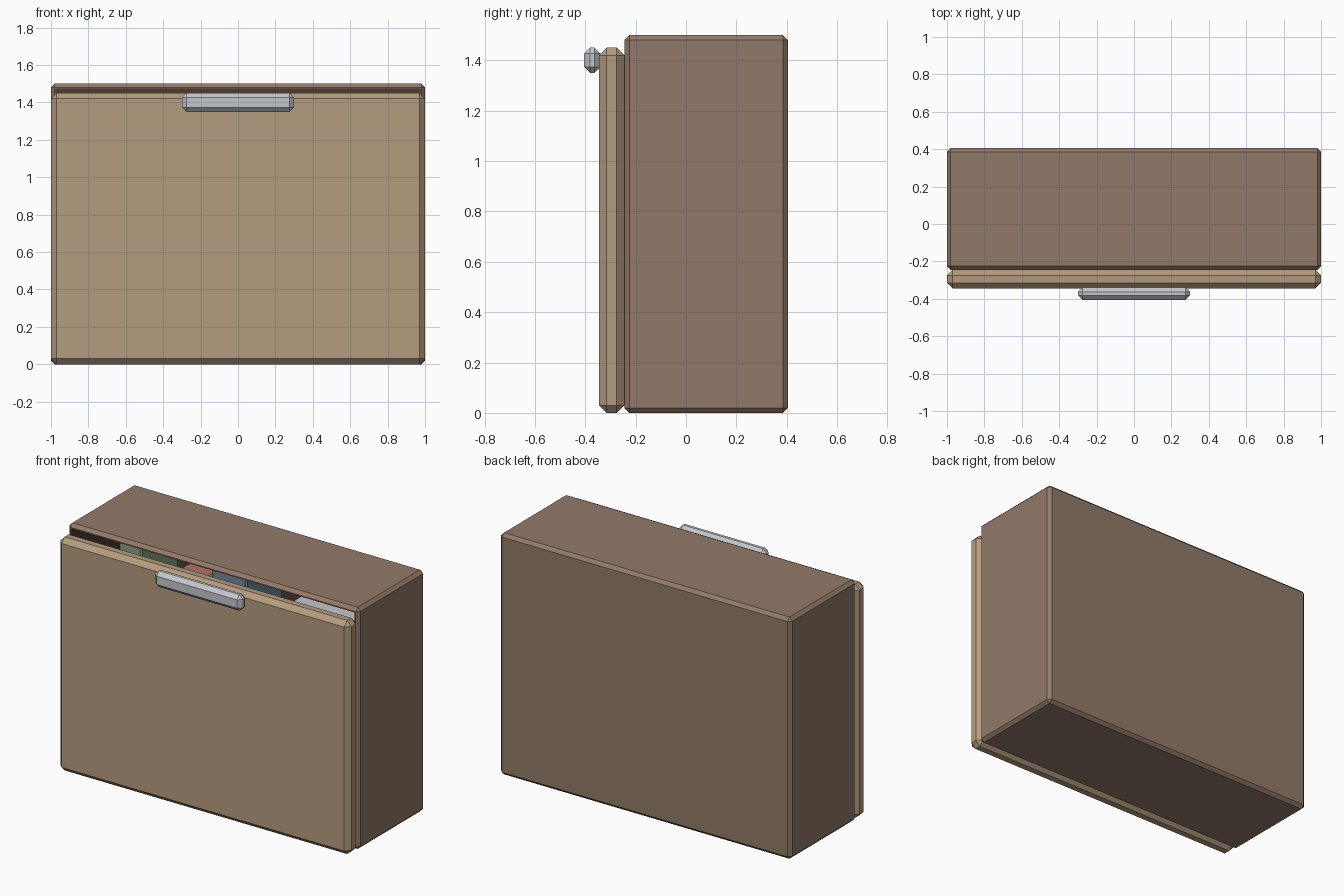
import bpy, bmesh
from mathutils import Vector

if "Cube" in bpy.data.objects:
    bpy.data.objects.remove(bpy.data.objects["Cube"])


def material(name, rgb):
    m = bpy.data.materials.new(name)
    m.diffuse_color = (*rgb, 1)
    m.use_nodes = True
    m.node_tree.nodes["Principled BSDF"].inputs["Base Color"].default_value = m.diffuse_color
    return m


wood = material("dark_wood", (0.29, 0.195, 0.14))
oak = material("light_wood", (0.46, 0.33, 0.21))
inner = material("interior", (0.07, 0.045, 0.03))
metal = material("metal", (0.55, 0.57, 0.6))


def block(name, lo, hi, bevel, mat, recess=None):
    """Chamfered box from corner lo to hi; recess hollows it from the front."""
    bm = bmesh.new()
    bmesh.ops.create_cube(bm, size=1)
    lo, hi = Vector(lo), Vector(hi)
    for v in bm.verts:
        v.co = (lo + hi) / 2 + v.co * (hi - lo)
    bmesh.ops.bevel(bm, geom=bm.edges[:], offset=bevel, segments=1,
                    affect='EDGES', profile=0.5)
    if recess:
        rim, back_y = recess
        front = min(bm.faces, key=lambda f: f.calc_center_median().y)
        bmesh.ops.inset_region(bm, faces=[front], thickness=rim)
        ext = bmesh.ops.extrude_discrete_faces(bm, faces=[front])["faces"][0]
        for v in ext.verts:
            v.co.y = back_y
        ext.material_index = 1
        for e in ext.edges:
            for f in e.link_faces:
                f.material_index = 1
    bmesh.ops.recalc_face_normals(bm, faces=bm.faces[:])
    me = bpy.data.meshes.new(name)
    bm.to_mesh(me)
    bm.free()
    me.materials.append(mat)
    if recess:
        me.materials.append(inner)
    ob = bpy.data.objects.new(name, me)
    bpy.context.collection.objects.link(ob)
    return ob


# Open-fronted cabinet, front panel and pull handle
block("cabinet_body", (-1, -0.245, 0), (1, 0.405, 1.5), 0.02, wood, (0.01, 0.365))
block("front_panel", (-1, -0.345, 0), (1, -0.245, 1.45), 0.03, oak)
block("handle", (-0.3, -0.405, 1.35), (0.3, -0.34, 1.45), 0.024, metal)

# Items stored inside, glimpsed through the top gap
items = [
    ("green_box", -0.78, -0.62, 1.38, (0.25, 0.36, 0.22)),
    ("red_box", -0.36, -0.16, 1.32, (0.42, 0.17, 0.14)),
    ("blue_box", -0.14, 0.1, 1.40, (0.16, 0.25, 0.34)),
]
for name, x0, x1, top, rgb in items:
    block(name, (x0, -0.06, 0.03), (x1, 0.3, top), 0.01, material(name, rgb))

# Small metal shelf on the right
block("metal_shelf", (0.4, -0.18, 1.28), (0.97, 0.31, 1.32), 0.015, metal)
